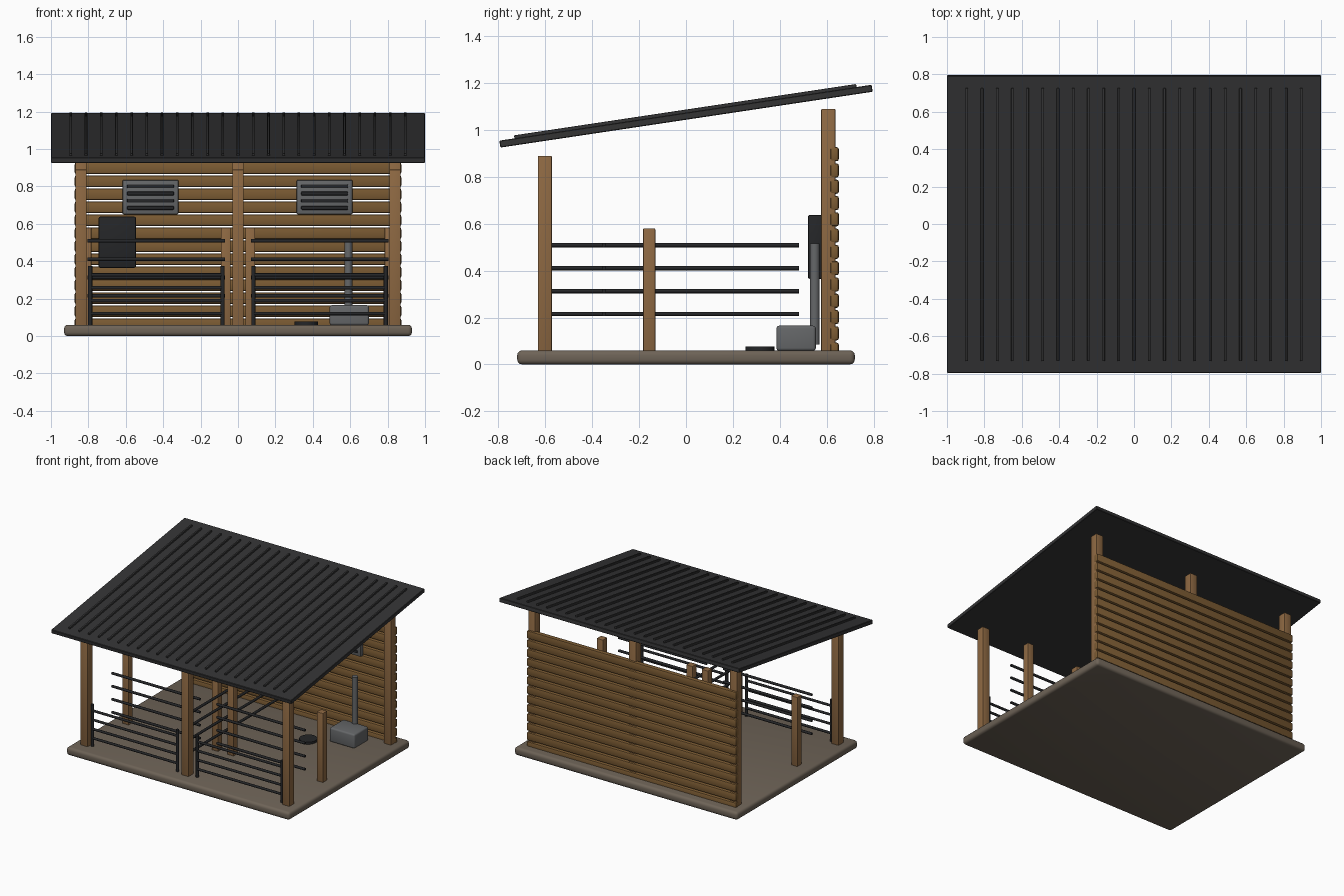
import bpy, bmesh
from math import radians
from mathutils import Matrix, Vector

if "Cube" in bpy.data.objects:
    bpy.data.objects.remove(bpy.data.objects["Cube"])


def material(name, rgb):
    m = bpy.data.materials.new(name)
    m.diffuse_color = (*rgb, 1)
    m.use_nodes = True
    m.node_tree.nodes["Principled BSDF"].inputs["Base Color"].default_value = m.diffuse_color
    return m


WOOD = material("post_wood", (0.27, 0.14, 0.055))
PLANK = material("plank_wood", (0.20, 0.105, 0.033))
DARK = material("dark_metal", (0.018, 0.019, 0.021))
ROOF = material("roof_metal", (0.033, 0.033, 0.034))
STONE = material("stone", (0.155, 0.125, 0.095))
STEEL = material("steel", (0.13, 0.135, 0.14))


def finish(name, bm, mat, matrix, smooth=True):
    me = bpy.data.meshes.new(name)
    bm.to_mesh(me)
    bm.free()
    me.materials.append(mat)
    ob = bpy.data.objects.new(name, me)
    ob.matrix_world = matrix
    bpy.context.collection.objects.link(ob)
    if smooth:
        bpy.ops.object.select_all(action='DESELECT')
        ob.select_set(True)
        bpy.context.view_layer.objects.active = ob
        bpy.ops.object.shade_smooth_by_angle(angle=radians(35))
    return ob


def box(name, x, y, z, mat, bevel=0.004, segs=2, tilt=None):
    """Bevelled box from (min, max) ranges, optionally placed by a tilt matrix."""
    size = [r[1] - r[0] for r in (x, y, z)]
    mid = Matrix.Translation([(r[0] + r[1]) / 2 for r in (x, y, z)])
    bm = bmesh.new()
    bmesh.ops.create_cube(bm, size=1)
    bmesh.ops.scale(bm, vec=size, verts=bm.verts)
    bmesh.ops.bevel(bm, geom=bm.edges[:], offset=bevel, segments=segs,
                    profile=0.5, affect='EDGES')
    return finish(name, bm, mat, (tilt @ mid) if tilt else mid)


def rod(name, a, b, radius, mat, sides=12):
    """Cylinder between two points."""
    a, b = Vector(a), Vector(b)
    d = b - a
    bm = bmesh.new()
    bmesh.ops.create_cone(bm, cap_ends=True, segments=sides, radius1=radius,
                          radius2=radius, depth=d.length)
    rot = d.to_track_quat('Z', 'Y').to_matrix().to_4x4()
    return finish(name, bm, mat, Matrix.Translation((a + b) / 2) @ rot)


def post(name, x, y, top, half):
    box(name, (x - half, x + half), (y - half, y + half), (0.05, top), WOOD)


# floor slab
box("floor_slab", (-0.93, 0.93), (-0.72, 0.72), (0, 0.06), STONE, 0.02, 3)

# main posts, and short stall posts
for x in (-0.84, 0, 0.84):
    post("front_post", x, -0.602, 0.89, 0.03)
    post("back_post", x, 0.607, 1.09, 0.03)
for x in (-0.81, -0.065, 0.065, 0.81):
    post("stall_post", x, -0.157, 0.58, 0.026)

# back wall planks
for i in range(13):
    z = 0.897 - 0.0695 * i
    box("wall_plank", (-0.873, 0.873), (0.615, 0.652),
        (max(z - 0.03, 0.03), z + 0.03), PLANK, 0.009)

# sloping roof sheet with raised ribs
tilt = Matrix.Translation((0, 0, 1.059)) @ Matrix.Rotation(radians(8.53), 4, 'X')
box("roof_sheet", (-1, 1), (-0.803, 0.803), (-0.015, 0.015), ROOF, 0.003, 1, tilt)
for i in range(23):
    x = -0.894 + 0.0813 * i
    box("roof_rib", (x - 0.007, x + 0.007), (-0.738, 0.738), (0.01, 0.028),
        ROOF, 0.004, 2, tilt)

# stall rails: a central divider and a cross row on each side
for i in range(4):
    z = 0.215 + 0.098 * i
    rod("divider_rail", (0, -0.58, z), (0, 0.482, z), 0.0095, DARK)
    for s in (-1, 1):
        rod("cross_rail", (s * 0.07, -0.35, z), (s * 0.805, -0.35, z), 0.0095, DARK)

# front gates
for s in (-1, 1):
    for x in (0.082, 0.79):
        rod("gate_upright", (s * x, -0.602, 0.06), (s * x, -0.602, 0.375), 0.011, DARK)
    for i in range(4):
        z = 0.12 + 0.069 * i
        rod("gate_rail", (s * 0.082, -0.602, z), (s * 0.79, -0.602, z), 0.009, DARK)

# louvred vents on the back wall
for x in (-0.468, 0.463):
    box("vent_plate", (x - 0.15, x + 0.15), (0.585, 0.618), (0.65, 0.835), STEEL, 0.008)
    for i in range(4):
        z = 0.685 + 0.0385 * i
        box("vent_slat", (x - 0.125, x + 0.125), (0.577, 0.6), (z - 0.01, z + 0.01),
            DARK, 0.004)

# hay feeder, water trough, pipe and floor drain
box("hay_feeder", (-0.745, -0.545), (0.52, 0.583), (0.365, 0.638), DARK, 0.008)
box("water_trough", (0.49, 0.70), (0.386, 0.554), (0.058, 0.165), STEEL, 0.012, 3)
rod("water_pipe", (0.59, 0.549, 0.085), (0.59, 0.549, 0.515), 0.021, STEEL, 20)
rod("floor_drain", (0.365, 0.315, 0.055), (0.365, 0.315, 0.077), 0.062, DARK, 28)
